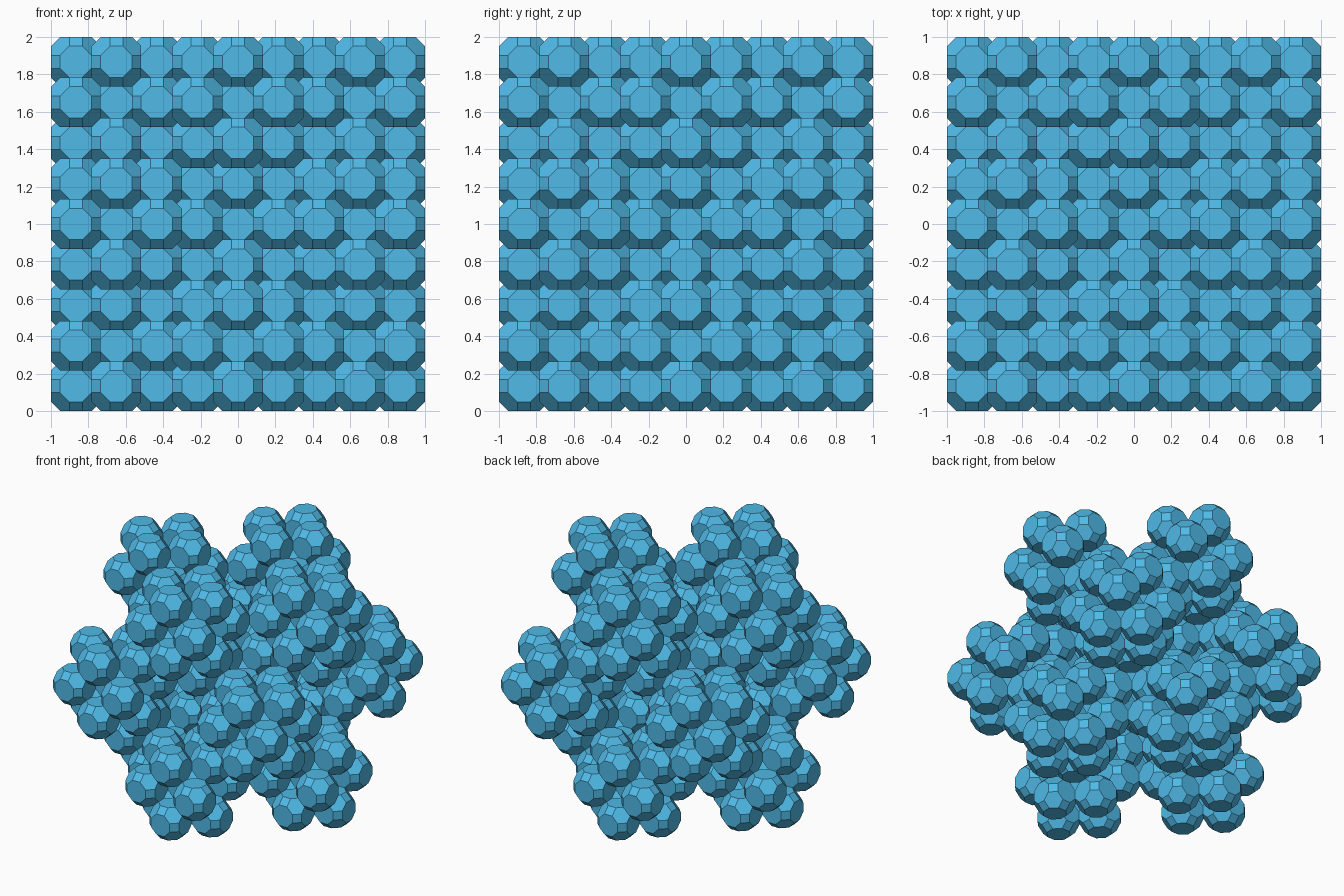
import bpy, bmesh
from itertools import permutations, product
from mathutils import Vector

if "Cube" in bpy.data.objects:
    bpy.data.objects.remove(bpy.data.objects["Cube"])

# Proportions of a truncated cuboctahedron, and the step between cells joined at square faces
A, B, C = 1.0, 1 + 2 ** 0.5, 1 + 2 * 2 ** 0.5
STEP = B + C
SCALE = 1 / (4 * STEP + C)

mat = bpy.data.materials.new("blue")
mat.diffuse_color = (0.08, 0.49, 0.8, 1)
mat.use_nodes = True
mat.node_tree.nodes["Principled BSDF"].inputs["Base Color"].default_value = mat.diffuse_color


def cell_mesh():
    """One truncated cuboctahedron: hull of all signed permutations, merged to flat polygons."""
    bm = bmesh.new()
    for p in permutations((A, B, C)):
        for s in product((-1, 1), repeat=3):
            bm.verts.new([a * b * SCALE for a, b in zip(p, s)])
    bmesh.ops.convex_hull(bm, input=bm.verts)
    bmesh.ops.dissolve_limit(bm, angle_limit=0.02, verts=bm.verts, edges=bm.edges)
    bmesh.ops.recalc_face_normals(bm, faces=bm.faces)
    me = bpy.data.meshes.new("cell")
    bm.to_mesh(me)
    bm.free()
    me.materials.append(mat)
    return me


# Centre cell plus its twelve square-face neighbours
offsets = [Vector(v) for v in product((-1, 0, 1), repeat=3)
           if sum(map(abs, v)) in (0, 2)]

# Thirteen cells per cluster, thirteen clusters in the same pattern three times larger
cell = cell_mesh()
for i, big in enumerate(offsets):
    for j, small in enumerate(offsets):
        ob = bpy.data.objects.new(f"cluster_{i + 1}_cell_{j + 1}", cell)
        ob.location = (big * 3 + small) * STEP * SCALE + Vector((0, 0, 1))
        bpy.context.collection.objects.link(ob)
